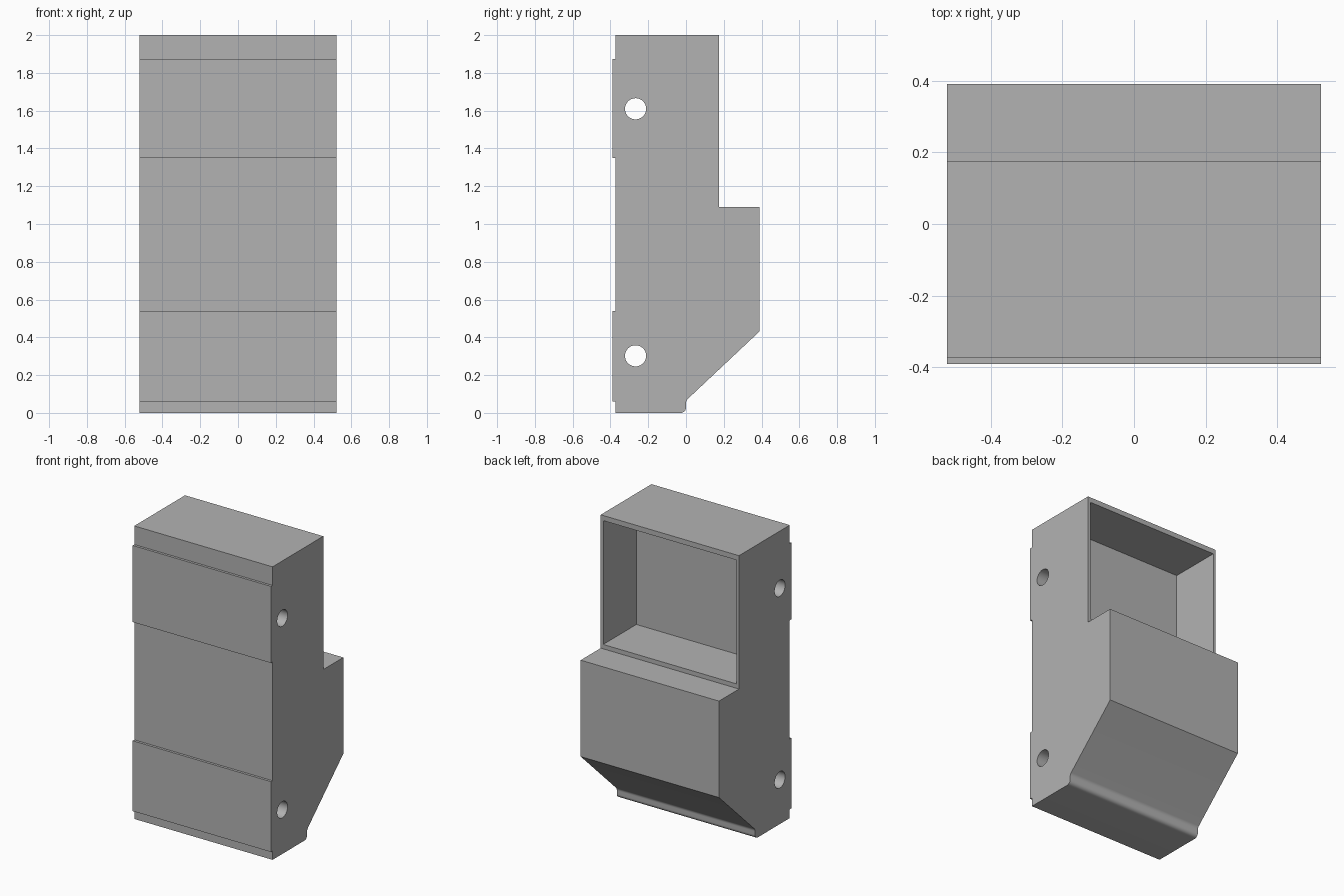
import bpy, bmesh, math
from mathutils import Matrix

cube = bpy.data.objects.get("Cube")
if cube:
    bpy.data.objects.remove(cube, do_unlink=True)

HALF_W = 0.522

grey = bpy.data.materials.new("mid grey")
grey.use_nodes = True
grey.diffuse_color = (0.45, 0.45, 0.45, 1)
grey.node_tree.nodes["Principled BSDF"].inputs["Base Color"].default_value = (0.45, 0.45, 0.45, 1)


def make_object(name, bm):
    bmesh.ops.recalc_face_normals(bm, faces=bm.faces)
    mesh = bpy.data.meshes.new(name)
    bm.to_mesh(mesh)
    bm.free()
    mesh.materials.append(grey)
    obj = bpy.data.objects.new(name, mesh)
    bpy.context.collection.objects.link(obj)
    return obj


def arc(cy, cz, radius, start, end, steps=8):
    angles = [math.radians(start + (end - start) * i / steps) for i in range(steps + 1)]
    return [(cy + radius * math.cos(a), cz + radius * math.sin(a)) for a in angles]


# Side profile (y, z): rounded lower lip, sloped belly, ledge, raised front pads
profile = [(-0.373, 0)]
profile += arc(-0.028, 0.028, 0.028, -90, 0)
profile += arc(0.035, 0.05, 0.035, 180, 133, 5)
profile += [(0.39, 0.432), (0.39, 1.09), (0.174, 1.09), (0.174, 2), (-0.373, 2)]
for top, bottom in ((1.873, 1.35), (0.54, 0.06)):
    profile += [(-0.373, top), (-0.39, top), (-0.39, bottom), (-0.373, bottom)]

bm = bmesh.new()
face = bm.faces.new([bm.verts.new((-HALF_W, y, z)) for y, z in profile])
swept = bmesh.ops.extrude_face_region(bm, geom=[face])["geom"]
bmesh.ops.translate(bm, vec=(2 * HALF_W, 0, 0),
                    verts=[v for v in swept if isinstance(v, bmesh.types.BMVert)])
housing = make_object("housing", bm)

# Cutter for the open pocket in the upper back
bm = bmesh.new()
bmesh.ops.create_cube(bm, size=1)
bmesh.ops.scale(bm, vec=(2 * HALF_W - 0.038, 0.5, 0.845), verts=bm.verts)
bmesh.ops.translate(bm, vec=(0, 0.067, 1.5425), verts=bm.verts)
cutters = [make_object("pocket_cutter", bm)]

# Cutters for the two cross holes
for name, z in (("upper_hole_cutter", 1.61), ("lower_hole_cutter", 0.302)):
    bm = bmesh.new()
    bmesh.ops.create_cone(bm, cap_ends=True, segments=48, radius1=0.056, radius2=0.056, depth=1.4,
                          matrix=Matrix.Translation((0, -0.267, z)) @ Matrix.Rotation(math.pi / 2, 4, "Y"))
    cutters.append(make_object(name, bm))

# Cut, then drop the cutters
bpy.ops.object.select_all(action="DESELECT")
bpy.context.view_layer.objects.active = housing
housing.select_set(True)
for cutter in cutters:
    cutter.hide_render = True
    mod = housing.modifiers.new(cutter.name, "BOOLEAN")
    mod.operation = "DIFFERENCE"
    mod.solver = "EXACT"
    mod.object = cutter
    bpy.ops.object.modifier_apply(modifier=mod.name)
    bpy.data.objects.remove(cutter, do_unlink=True)

bpy.ops.object.shade_smooth_by_angle(angle=math.radians(30))
